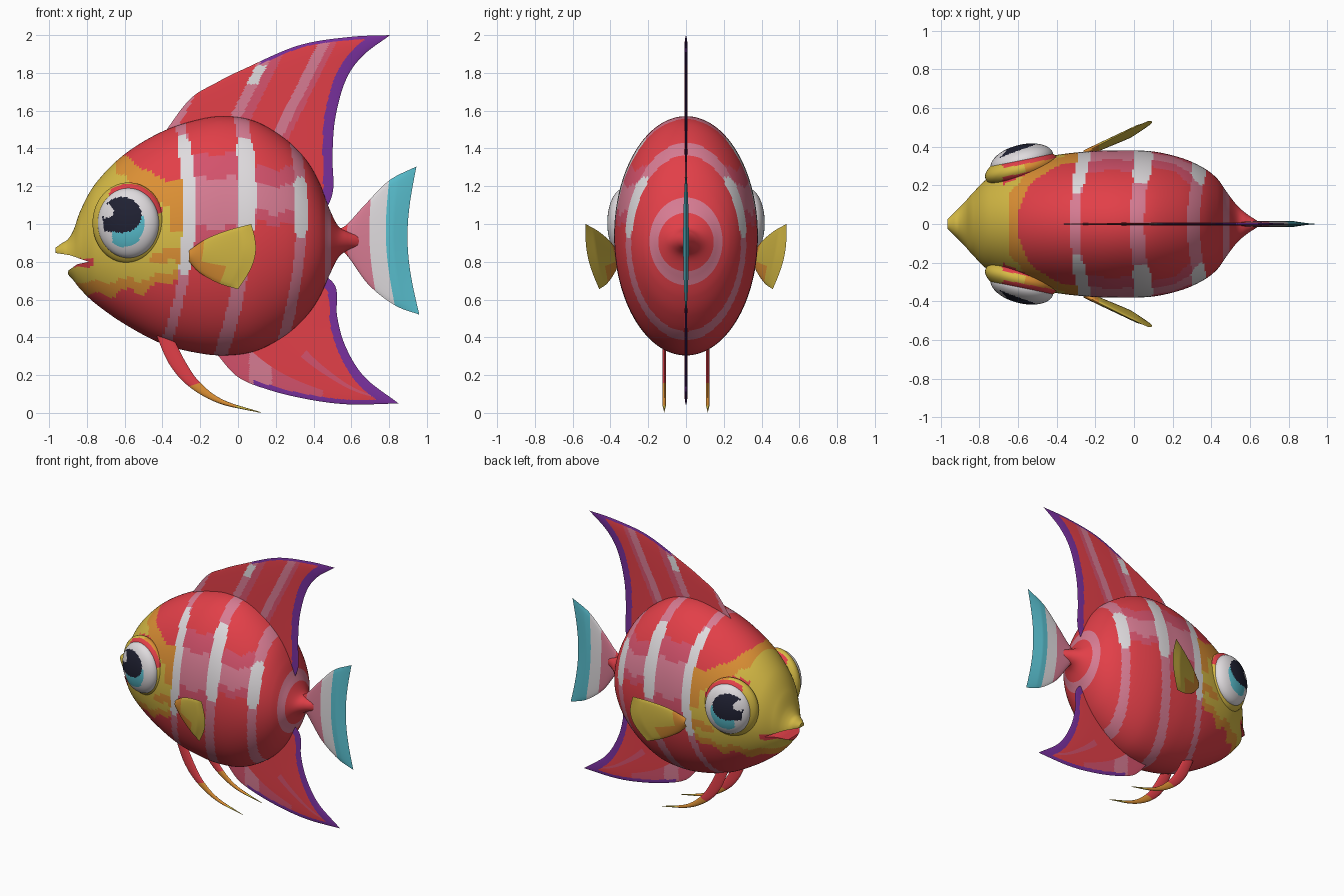
import bpy, bmesh, math
from mathutils import Vector, Matrix

if "Cube" in bpy.data.objects:
    bpy.data.objects.remove(bpy.data.objects["Cube"])

# ---- palette (shared slot order on every part) ----
PALETTE = [("red", (.76, .05, .065)), ("yellow", (.68, .50, .06)), ("white", (.74, .71, .73)),
           ("teal", (.10, .52, .62)), ("navy", (.014, .015, .032)), ("purple", (.19, .03, .34)),
           ("pink", (.68, .20, .29)), ("rose", (.66, .085, .15)), ("orange", (.72, .28, .035))]
RED, YELLOW, WHITE, TEAL, NAVY, PURPLE, PINK, ROSE, ORANGE = range(9)
MATS = []
for label, rgb in PALETTE:
    m = bpy.data.materials.new(label)
    m.diffuse_color = (*rgb, 1)
    m.use_nodes = True
    m.node_tree.nodes["Principled BSDF"].inputs["Base Color"].default_value = m.diffuse_color
    MATS.append(m)


def finish(name, bm):
    bmesh.ops.remove_doubles(bm, verts=bm.verts, dist=1e-5)
    bmesh.ops.recalc_face_normals(bm, faces=bm.faces)
    me = bpy.data.meshes.new(name)
    bm.to_mesh(me)
    bm.free()
    for m in MATS:
        me.materials.append(m)
    ob = bpy.data.objects.new(name, me)
    bpy.context.collection.objects.link(ob)
    return ob


def smooth(ob, angle=40):
    bpy.ops.object.select_all(action='DESELECT')
    ob.select_set(True)
    bpy.context.view_layer.objects.active = ob
    bpy.ops.object.shade_smooth_by_angle(angle=math.radians(angle))


def spline(pts, n):
    """Sample a smooth curve through the points."""
    p = [Vector(q) for q in pts]
    p = [2 * p[0] - p[1]] + p + [2 * p[-1] - p[-2]]
    out = []
    for i in range(n + 1):
        t = i / n * (len(p) - 3)
        k = min(int(t), len(p) - 4)
        t -= k
        a, b, c, d = p[k:k + 4]
        out.append(.5 * (2 * b + (c - a) * t + (2 * a - 5 * b + 4 * c - d) * t * t
                         + (3 * b - a - 3 * c + d) * t ** 3))
    return out


# ---- body: elliptical loft of (x, top, bottom, half width) ----
STATIONS = [(-.965, .875, .84, .025), (-.93, .90, .79, .06), (-.90, .92, .735, .09),
            (-.87, .97, .70, .12), (-.83, 1.08, .65, .165), (-.75, 1.22, .575, .24),
            (-.6, 1.37, .47, .312), (-.4, 1.49, .365, .357), (-.2, 1.555, .315, .378),
            (-.05, 1.57, .305, .38), (.1, 1.54, .33, .375), (.25, 1.45, .41, .34),
            (.36, 1.34, .51, .29), (.43, 1.22, .61, .235), (.48, 1.09, .72, .165),
            (.53, .99, .82, .10), (.58, .96, .86, .055), (.64, .94, .88, .015)]


def body_colour(x, z):
    # red lips at the mouth corner
    if -.89 < x < -.765 and .772 < z < .818:
        return RED
    # red eyelid above the eye
    e = math.hypot((x + .58) / .165, (z - 1.005) / .185)
    if e < 1.12 and z > 1.06 and x > -.68:
        return RED
    wave = .012 * math.sin(x * 40) + .01 * math.sin(z * 31)
    # white bands fading to pink above and below
    for centre, curve, mid, half, lo, hi in ((-.257, .25, 1.08, .034, .74, 1.47),
                                             (.05, .2, 1.15, .046, .93, 1.46),
                                             (.335, .22, 1.05, .035, .93, 1.25)):
        d = abs(x - centre + curve * (z - mid) ** 2)
        if lo < z < hi and d < half * min(1, .5 + 12 * min(z - lo, hi - z)):
            return WHITE
        if d < half * .8:
            return PINK
    # yellow face with an orange rim
    if x < -.257 - .25 * (z - 1.08) ** 2:
        top = 1.23 + max(0, -x - .42) * .75 + wave
        low = .635 + wave + max(0, x + .5) * .4
        if x < -.65:
            top = 2
            low = .62 + wave
        if z > top or z < low:
            return RED
        if z > top - .13 or z < low + .07 or (x > -.36 and z > .95):
            return ORANGE
        return ORANGE if x > -.47 + wave and .79 < z + wave < .87 else YELLOW
    # pink ring at the tail root
    if abs(x - .478) < .016:
        return PINK
    # soft pink patches between the bands
    if x < .05 - .2 * (z - 1.15) ** 2:
        if .97 < z + wave < 1.25:
            return PINK
        return ROSE if .85 < z + wave < 1.36 else RED
    if x < .335 and 1.0 < z + wave < 1.3:
        return PINK if 1.07 < z + wave < 1.2 else ROSE
    return RED


bm = bmesh.new()
N = 128
rings = []
for x, top, bot, w in spline(STATIONS, 255):
    rings.append([bm.verts.new((x, w * math.sin(k * math.tau / N),
                                (top + bot) / 2 + (top - bot) / 2 * math.cos(k * math.tau / N)))
                  for k in range(N)])
for a, b in zip(rings, rings[1:]):
    for k in range(N):
        f = bm.faces.new((a[k], a[k - 1], b[k - 1], b[k]))
        c = f.calc_center_median()
        f.material_index = body_colour(c.x, c.z)
bm.faces.new(rings[0]).material_index = YELLOW
bm.faces.new(rings[-1])
body = finish("body", bm)

# mouth: wedge cut out of the snout, leaving red inside faces
bm = bmesh.new()
WEDGE = [(-.79, .80), (-.89, .835), (-.97, .847), (-1.05, .85),
         (-1.05, .68), (-.915, .68), (-.897, .755), (-.85, .787)]
near, far = [[bm.verts.new((x, y, z)) for x, z in WEDGE] for y in (-.4, .4)]
bm.faces.new(near)
bm.faces.new(far)
for k in range(len(WEDGE)):
    bm.faces.new((near[k - 1], near[k], far[k], far[k - 1]))
cutter = finish("mouth_cutter", bm)
cutter.hide_render = True
cut = body.modifiers.new("mouth", 'BOOLEAN')
cut.object = cutter
cut.operation = 'DIFFERENCE'
cut.solver = 'EXACT'
bpy.context.view_layer.objects.active = body
bpy.ops.object.modifier_apply(modifier="mouth")
bpy.data.objects.remove(cutter)
smooth(body)


# ---- eyes, each seated in a low skin-coloured socket ----
def eye_colour(x, z):
    if math.hypot(x + .695, z - 1.068) < .037:
        return WHITE
    if math.hypot((x + .615) / .105, (z - 1.048) / .095) < 1:
        return NAVY
    if math.hypot((x + .605) / .11, (z - 1.0) / .122) < 1 and z < 1.04:
        return TEAL if x > -.665 else NAVY if z > .96 else WHITE
    return WHITE


for side, label in ((-1, "right"), (1, "left")):
    for part, scale, y, rule in (("_eye", (.166, .085, .185), .325, eye_colour),
                                 ("_eye_socket", (.195, .085, .215), .285, body_colour)):
        bm = bmesh.new()
        bmesh.ops.create_uvsphere(bm, u_segments=72, v_segments=60, radius=1)
        bm.transform(Matrix.Translation((-.58, side * y, 1.005))
                     @ Matrix.Rotation(side * math.radians(14), 4, 'Z')
                     @ Matrix.Diagonal((*scale, 1))
                     @ Matrix.Rotation(math.pi / 2, 4, 'X'))
        for f in bm.faces:
            c = f.calc_center_median()
            f.material_index = rule(c.x, c.z)
        smooth(finish(label + part, bm))


# ---- fins: thin lens between two edge curves in the xz plane ----
def fin(name, edge_a, edge_b, thick, rule, place=lambda x, y, z: (x, y, z), bulge=0, nu=60, nv=40):
    bm = bmesh.new()
    A, B = spline(edge_a, nu), spline(edge_b, nu)
    for face_side in (1, -1):
        grid = []
        for i in range(nu + 1):
            u = i / nu
            row = []
            for j in range(nv + 1):
                v = j / nv
                s = max(0, math.sin(math.pi * v)) if 0 < j < nv else 0
                p = A[i].lerp(B[i], v)
                y = face_side * thick * math.sqrt(s) * min(1, (1 - u) * 6)
                row.append(bm.verts.new(place(p.x + bulge * s * u * u, y, p.y)))
            grid.append(row)
        for i in range(nu):
            chord = (A[i] - B[i]).length
            for j in range(nv):
                f = bm.faces.new((grid[i][j], grid[i + 1][j], grid[i + 1][j + 1], grid[i][j + 1]))
                c = f.calc_center_median()
                f.material_index = rule(c.x, c.z, (i + .5) / nu, (j + .5) / nv, chord)
    smooth(finish(name, bm), 60)


def dorsal_colour(x, z, u, v, chord):
    if (1 - v) * chord < .062 or (v * chord < .02 and x > .12) or x > .68:
        return PURPLE
    q = x - .5 * (z - 1.5)
    if abs(q + .045) < .03:
        return WHITE if 1.74 < z < 1.84 else PINK
    if abs(q - .225) < .03:
        return PINK
    if q < -.32 and z < 1.72:
        return PINK
    return ROSE if -.015 < q < .04 or .255 < q < .29 else RED


def anal_colour(x, z, u, v, chord):
    if (1 - v) * chord < .055 or (v * chord < .028 and x > .08) or x > .74:
        return PURPLE
    if v < .22 and x < .45:
        return PINK if abs(x - .12) < .06 else ROSE
    return ROSE if .45 < v < .55 and u > .4 else RED


def tail_colour(x, z, u, v, chord):
    if u > .75:
        return TEAL
    if u > .57:
        return WHITE
    return PINK if u > .3 else RED


fin("dorsal_fin",
    [(-.42, 1.44), (-.26, 1.655), (-.12, 1.745), (.03, 1.82), (.32, 1.945), (.59, 1.99), (.805, 2.0)],
    [(.42, 1.0), (.50, 1.16), (.50, 1.36), (.515, 1.56), (.57, 1.76), (.66, 1.89), (.805, 2.0)],
    .008, dorsal_colour, nu=110, nv=80)
fin("anal_fin",
    [(-.12, .32), (0, .19), (.17, .12), (.38, .07), (.59, .045), (.85, .05)],
    [(.36, .78), (.51, .68), (.525, .51), (.57, .35), (.67, .19), (.85, .05)],
    .008, anal_colour, nu=110, nv=70)
fin("tail_fin",
    [(.48, .98), (.56, .985), (.67, 1.1), (.80, 1.23), (.945, 1.305)],
    [(.48, .84), (.56, .85), (.69, .68), (.83, .57), (.96, .52)],
    .015, tail_colour, bulge=-.055)


# ---- paired fins and feelers ----
def pectoral_colour(x, z, u, v, chord):
    return ORANGE if u < .3 or (v > .66 and u < .68) else YELLOW


def feeler_colour(x, z, u, v, chord):
    return RED if u < .5 else ORANGE if u < .85 else YELLOW


for side, label in ((-1, "right"), (1, "left")):
    fin(label + "_pectoral_fin",
        [(-.26, .86), (-.17, .92), (-.06, .965), (.07, 1.0)],
        [(-.26, .80), (-.2, .74), (-.1, .685), (0, .655)],
        .018, pectoral_colour, bulge=.055, nu=40, nv=30,
        place=lambda x, y, z: (x, side * (.37 + .45 * (x + .25) + .12 * (z - .85) + y), z))
    fin(label + "_feeler",
        [(-.36, .43), (-.275, .265), (-.2, .16), (-.08, .07), (.12, .004)],
        [(-.44, .43), (-.365, .26), (-.26, .14), (-.1, .05), (.12, 0)],
        .009, feeler_colour, nu=40, nv=10,
        place=lambda x, y, z: (x, side * .115 + y, z))
